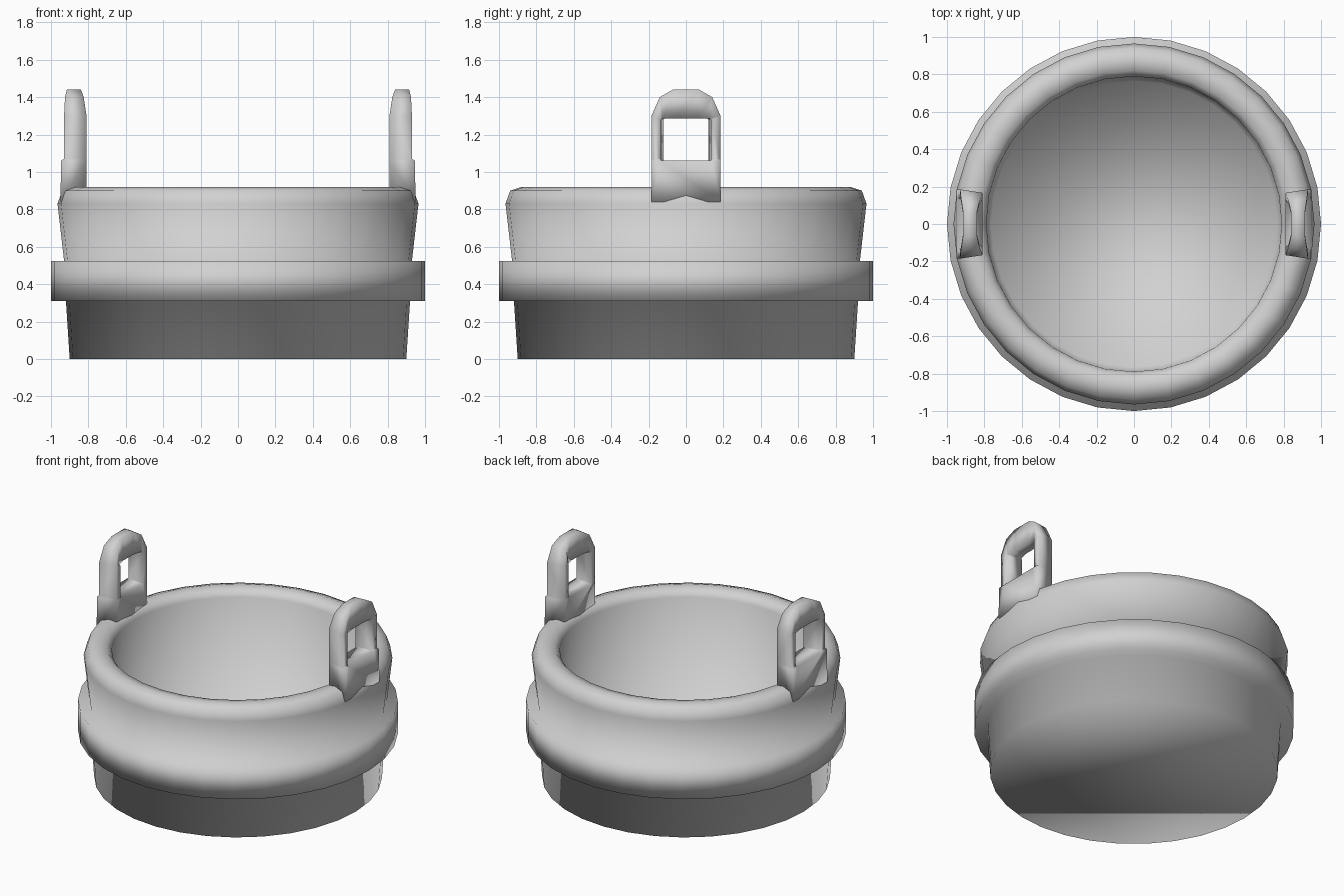
import bpy, bmesh, math

cube = bpy.data.objects.get("Cube")
if cube:
    bpy.data.objects.remove(cube, do_unlink=True)

GREY = (0.64, 0.64, 0.64, 1)
mat = bpy.data.materials.new("plain_grey")
mat.use_nodes = True
mat.diffuse_color = GREY
mat.node_tree.nodes["Principled BSDF"].inputs["Base Color"].default_value = GREY


def loft(bm, sections):
    """Skin consecutive closed sections with quads; return the vertex rings."""
    rings = [[bm.verts.new(p) for p in s] for s in sections]
    for a, b in zip(rings, rings[1:]):
        n = len(a)
        for i in range(n):
            j = (i + 1) % n
            bm.faces.new((a[i], a[j], b[j], b[i]))
    return rings


def finish(bm, name):
    bmesh.ops.recalc_face_normals(bm, faces=bm.faces)
    for f in bm.faces:
        f.smooth = True
    me = bpy.data.meshes.new(name)
    bm.to_mesh(me)
    bm.free()
    me.materials.append(mat)
    ob = bpy.data.objects.new(name, me)
    bpy.context.collection.objects.link(ob)
    return ob


def circle(r, z, n=32):
    return [(r * math.cos(math.tau * i / n), r * math.sin(math.tau * i / n), z)
            for i in range(n)]


# Pot: foot, wide band, upper wall, rounded rim, inner wall and floor
PROFILE = [(0.90, 0), (0.92, 0.31), (1.0, 0.31), (1.0, 0.525), (0.93, 0.525),
           (0.965, 0.83), (0.94, 0.90), (0.88, 0.92), (0.82, 0.91),
           (0.79, 0.87), (0.765, 0.15)]
bm = bmesh.new()
rings = loft(bm, [circle(r, z) for r, z in PROFILE])
bm.faces.new(rings[0])
bm.faces.new(rings[-1])
finish(bm, "pot_body")

# Half arch of a handle: outer y, outer z, inner y, inner z, inner x, outer x
ARCH = [(0.185, 1.06, 0.135, 1.06, 0.81, 0.945),
        (0.185, 1.07, 0.135, 1.07, 0.81, 0.93),
        (0.185, 1.30, 0.135, 1.28, 0.81, 0.93),
        (0.14, 1.40, 0.125, 1.285, 0.825, 0.925),
        (0.07, 1.44, 0.06, 1.285, 0.84, 0.915)]


def handle(side, name):
    def section(row, s):
        yo, zo, yi, zi, xi, xo = row
        k = 0.9  # the lug narrows towards the pot's middle
        return [(side * xi, s * yo * k, zo), (side * xo, s * yo, zo),
                (side * xo, s * yi, zi), (side * xi, s * yi * k, zi)]

    bm = bmesh.new()
    rings = loft(bm, [section(r, 1) for r in ARCH]
                 + [section(r, -1) for r in reversed(ARCH)])
    a, b = rings[0], rings[-1]
    # Solid lug base running down into the rim
    foot = [[bm.verts.new((side * x, s * y, 0.84))
             for x, y in ((0.81, 0.167), (0.95, 0.185))] for s in (1, -1)]
    (pi, po), (qi, qo) = foot
    bm.faces.new((a[0], a[3], b[3], b[0], qi, pi))
    bm.faces.new((a[1], a[2], b[2], b[1], qo, po))
    bm.faces.new((a[2], a[3], b[3], b[2]))
    bm.faces.new((a[0], a[1], po, pi))
    bm.faces.new((b[0], b[1], qo, qi))
    bm.faces.new((pi, po, qo, qi))
    finish(bm, name)


handle(1, "left_handle")
handle(-1, "right_handle")
